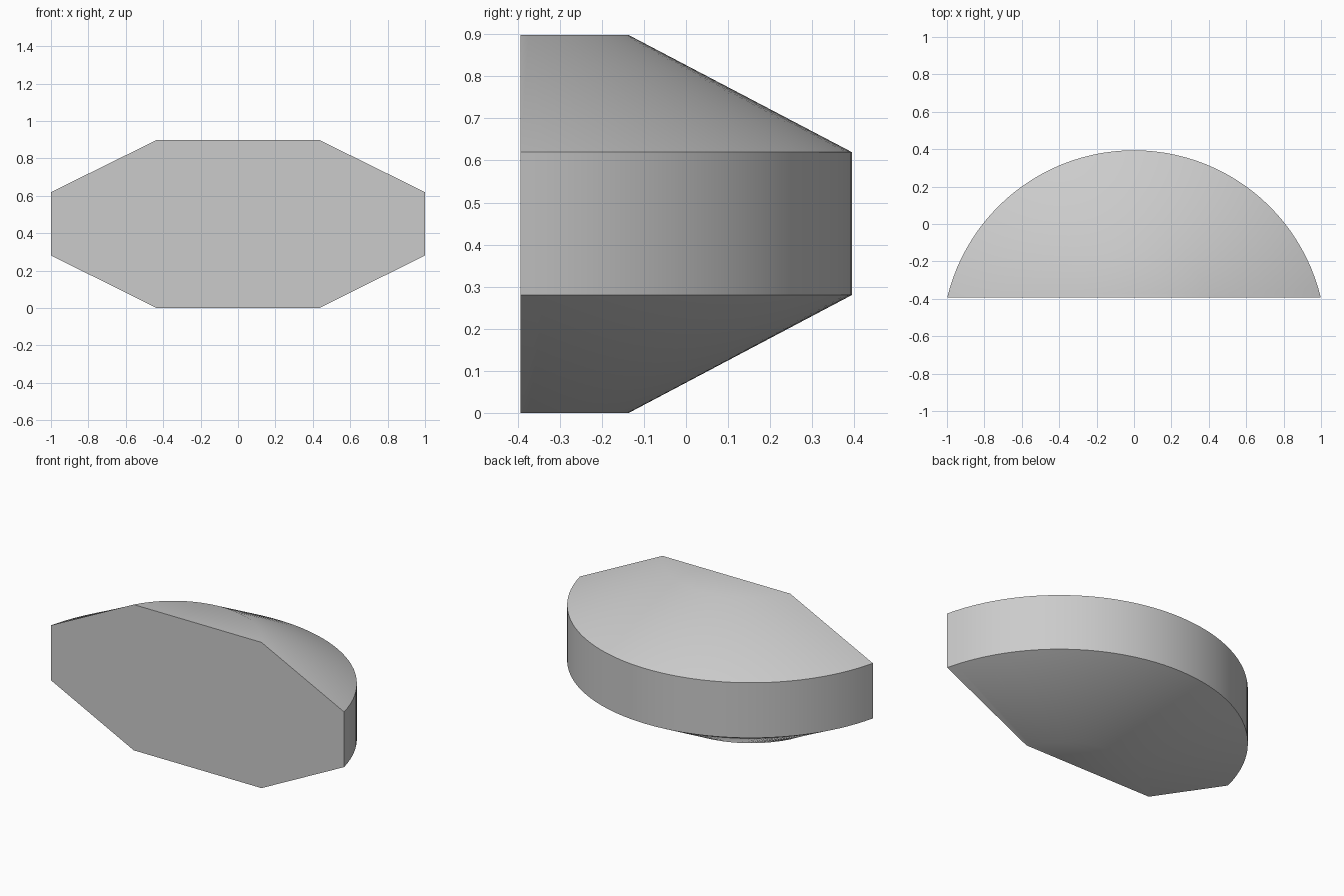
import bpy
import bmesh
from math import acos, sin, cos

cube = bpy.data.objects.get("Cube")
if cube:
    bpy.data.objects.remove(cube, do_unlink=True)

FRONT = -0.393      # flat front plane
CENTRE = -0.633     # axis of the arcs
SEGMENTS = 48
OUTER, INNER = 1.027, 0.497

grey = bpy.data.materials.new("light_grey")
grey.use_nodes = True
grey.diffuse_color = (0.6, 0.6, 0.6, 1)
grey.node_tree.nodes["Principled BSDF"].inputs["Base Color"].default_value = (0.6, 0.6, 0.6, 1)


def arc(bm, radius, z):
    """Arc behind the front plane, from left to right."""
    half = acos((FRONT - CENTRE) / radius)
    angles = [half * (1 - 2 * i / SEGMENTS) for i in range(SEGMENTS + 1)]
    return [bm.verts.new((radius * sin(a), CENTRE + radius * cos(a), z)) for a in angles]


# Stacked arcs: bottom cap, sloped skirt, upright wall, sloped roof, top cap
bm = bmesh.new()
rings = [arc(bm, r, z) for r, z in ((INNER, 0), (OUTER, 0.28), (OUTER, 0.62), (INNER, 0.898))]
for low, high in zip(rings, rings[1:]):
    for i in range(SEGMENTS):
        bm.faces.new((low[i], low[i + 1], high[i + 1], high[i]))
bm.faces.new(rings[0])
bm.faces.new(rings[-1])

# Flat octagonal front
bm.faces.new([r[0] for r in rings] + [r[-1] for r in reversed(rings)])
bmesh.ops.recalc_face_normals(bm, faces=bm.faces)

mesh = bpy.data.meshes.new("half_round_body")
bm.to_mesh(mesh)
bm.free()
mesh.materials.append(grey)
body = bpy.data.objects.new("half_round_body", mesh)
bpy.context.collection.objects.link(body)

# Soft blend onto the caps, crisp edges elsewhere
bpy.ops.object.select_all(action="DESELECT")
body.select_set(True)
bpy.context.view_layer.objects.active = body
bpy.ops.object.shade_smooth_by_angle(angle=0.523)
